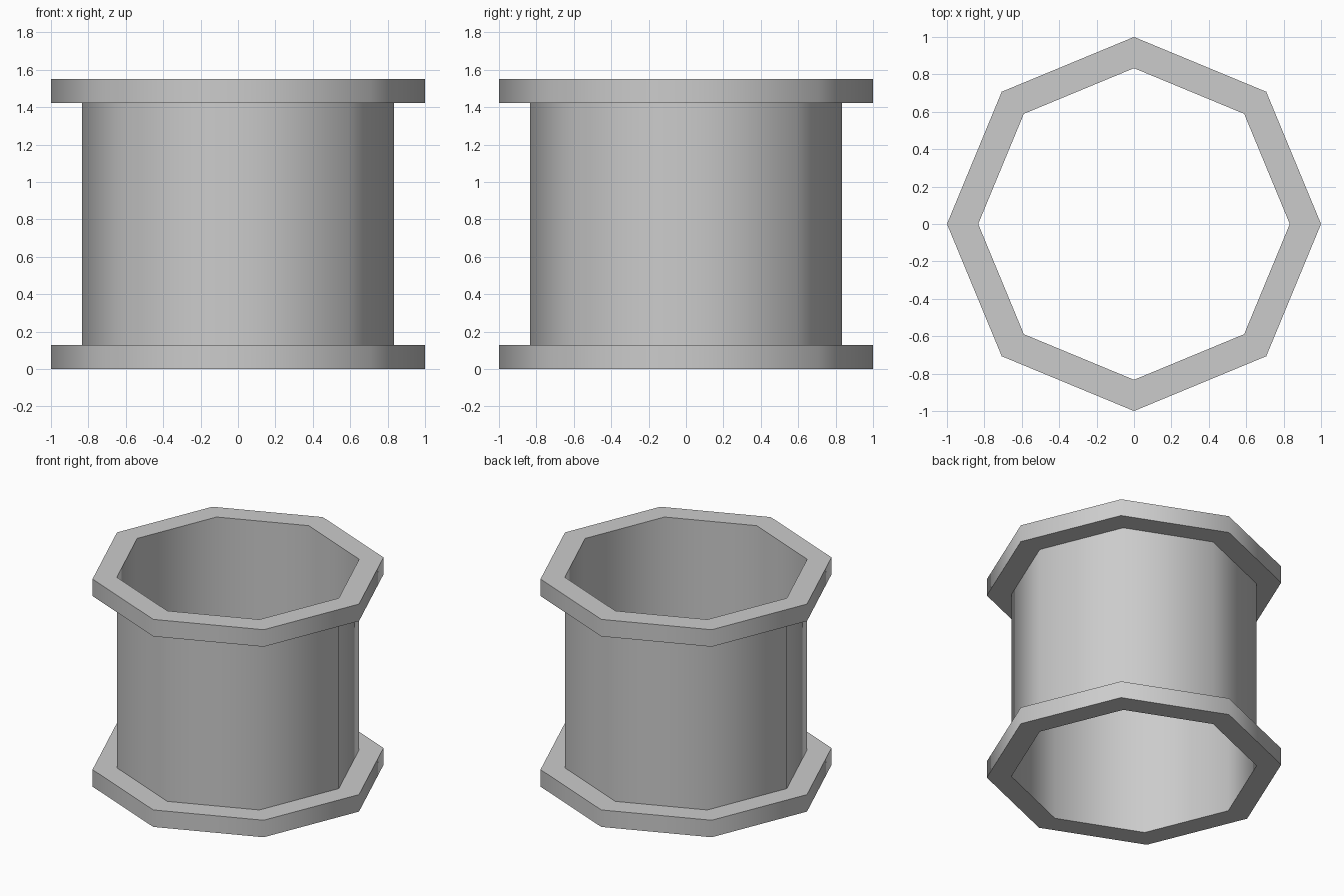
import bpy
import bmesh
from math import cos, sin, pi, radians

if "Cube" in bpy.data.objects:
    bpy.data.objects.remove(bpy.data.objects["Cube"])

SIDES = 8
R_OUT, R_IN = 1.0, 0.833
HEIGHT, RIM = 1.55, 0.127


def lathe(name, profile, closed):
    """Revolve (radius, z) points round the z axis with a low side count."""
    bm = bmesh.new()
    rings = [[bm.verts.new((r * cos(2 * pi * i / SIDES), r * sin(2 * pi * i / SIDES), z))
              for i in range(SIDES)] for r, z in profile]
    pairs = list(zip(rings, rings[1:]))
    if closed:
        pairs.append((rings[-1], rings[0]))
    for a, b in pairs:
        for i in range(SIDES):
            j = (i + 1) % SIDES
            bm.faces.new((a[i], a[j], b[j], b[i]))
    mesh = bpy.data.meshes.new(name)
    bm.to_mesh(mesh)
    bm.free()
    obj = bpy.data.objects.new(name, mesh)
    bpy.context.collection.objects.link(obj)
    # Vertical corners are smooth, rim corners stay sharp
    bpy.ops.object.select_all(action='DESELECT')
    obj.select_set(True)
    bpy.context.view_layer.objects.active = obj
    bpy.ops.object.shade_smooth_by_angle(angle=radians(60))
    return obj


# Top and bottom flanges
for name, z in (("lower_flange", 0.0), ("upper_flange", HEIGHT - RIM)):
    lathe(name, [(R_IN, z), (R_OUT, z), (R_OUT, z + RIM), (R_IN, z + RIM)], True)

# Thin barrel wall between the flanges
lathe("barrel", [(R_IN, RIM), (R_IN, HEIGHT - RIM)], False)
